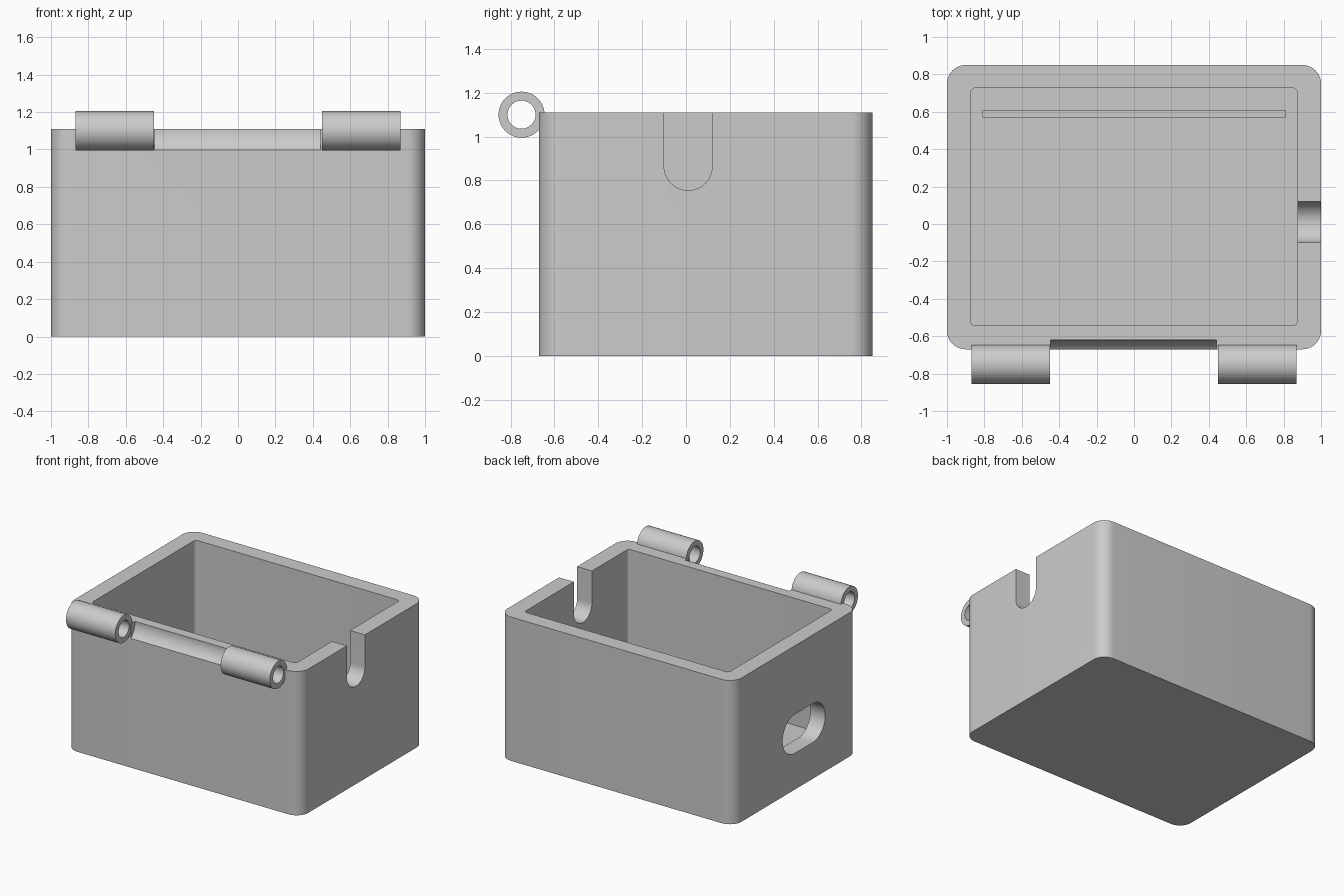
import bpy, bmesh, math
from mathutils import Matrix, Vector

if "Cube" in bpy.data.objects:
    bpy.data.objects.remove(bpy.data.objects["Cube"], do_unlink=True)

grey = bpy.data.materials.new("light_grey")
grey.use_nodes = True
colour = (0.6, 0.6, 0.6, 1)
grey.diffuse_color = colour
grey.node_tree.nodes["Principled BSDF"].inputs["Base Color"].default_value = colour


def make(name, bm):
    bmesh.ops.recalc_face_normals(bm, faces=bm.faces)
    mesh = bpy.data.meshes.new(name)
    bm.to_mesh(mesh)
    bm.free()
    mesh.materials.append(grey)
    ob = bpy.data.objects.new(name, mesh)
    bpy.context.collection.objects.link(ob)
    return ob


def box(name, low, high, radius=0):
    """Box between two corners, with optionally rounded vertical edges."""
    low, high = Vector(low), Vector(high)
    bm = bmesh.new()
    bmesh.ops.create_cube(bm, size=1, matrix=Matrix.Translation((low + high) / 2)
                          @ Matrix.Diagonal((*(high - low), 1)))
    if radius:
        upright = [e for e in bm.edges
                   if abs(e.verts[0].co.z - e.verts[1].co.z) > 0.01]
        bmesh.ops.bevel(bm, geom=upright, offset=radius, segments=10,
                        profile=0.5, affect='EDGES')
    return make(name, bm)


def arc(y, z, r, start, end, steps):
    angles = [math.radians(start + (end - start) * i / steps) for i in range(steps + 1)]
    return [(y + r * math.cos(a), z + r * math.sin(a)) for a in angles]


def prism(name, outline, x0, x1):
    """Extrude an outline in the YZ plane along X."""
    bm = bmesh.new()
    face = bm.faces.new([bm.verts.new((x0, y, z)) for y, z in outline])
    moved = bmesh.ops.extrude_face_region(bm, geom=[face])["geom"]
    bmesh.ops.translate(bm, vec=(x1 - x0, 0, 0),
                        verts=[v for v in moved if isinstance(v, bmesh.types.BMVert)])
    return make(name, bm)


def cut(target, cutter):
    cutter.hide_render = True
    mod = target.modifiers.new("cut", 'BOOLEAN')
    mod.operation = 'DIFFERENCE'
    mod.solver = 'EXACT'
    mod.object = cutter
    bpy.context.view_layer.objects.active = target
    bpy.ops.object.modifier_apply(modifier=mod.name)
    bpy.data.objects.remove(cutter, do_unlink=True)


def smooth(ob):
    bpy.ops.object.select_all(action='DESELECT')
    ob.select_set(True)
    bpy.context.view_layer.objects.active = ob
    bpy.ops.object.shade_smooth_by_angle(angle=math.radians(30))


TOP, HINGE_Y, HINGE_Z = 1.11, -0.75, 1.10

# Hollow box with rounded corners
body = box("box_body", (-1, -0.67, 0), (1, 0.85, TOP), 0.1)
cut(body, box("cavity", (-0.873, -0.543, 0.13), (0.873, 0.727, 1.5), 0.025))

# Round-bottomed notch in the left wall
notch = arc(0.01, 0.865, 0.11, 180, 360, 24) + [(0.12, 1.4), (-0.10, 1.4)]
cut(body, prism("notch", notch, 0.8, 1.2))

# Oblong port in the right wall
port = arc(0.10, 0.43, 0.15, -90, 90, 24) + arc(-0.12, 0.43, 0.15, 90, 270, 24)
cut(body, prism("port", port, -1.2, -0.8))

# Curved clearance for the lid's hinge knuckle
cut(body, prism("clearance", arc(HINGE_Y, HINGE_Z, 0.13, 0, 360, 64)[:-1], -0.446, 0.442))
smooth(body)

# Low rib on the floor along the back
box("floor_rib", (-0.81, 0.57, 0.12), (0.81, 0.61, 0.2))

# Pair of hinge tubes on the front rim
for side, x0, x1 in (("right", -0.87, -0.45), ("left", 0.45, 0.87)):
    tube = prism("hinge_tube_" + side,
                 arc(HINGE_Y, HINGE_Z, 0.105, 0, 360, 48)[:-1], x0, x1)
    cut(tube, prism("bore", arc(HINGE_Y, HINGE_Z, 0.064, 0, 360, 48)[:-1],
                    x0 - 0.1, x1 + 0.1))
    smooth(tube)
